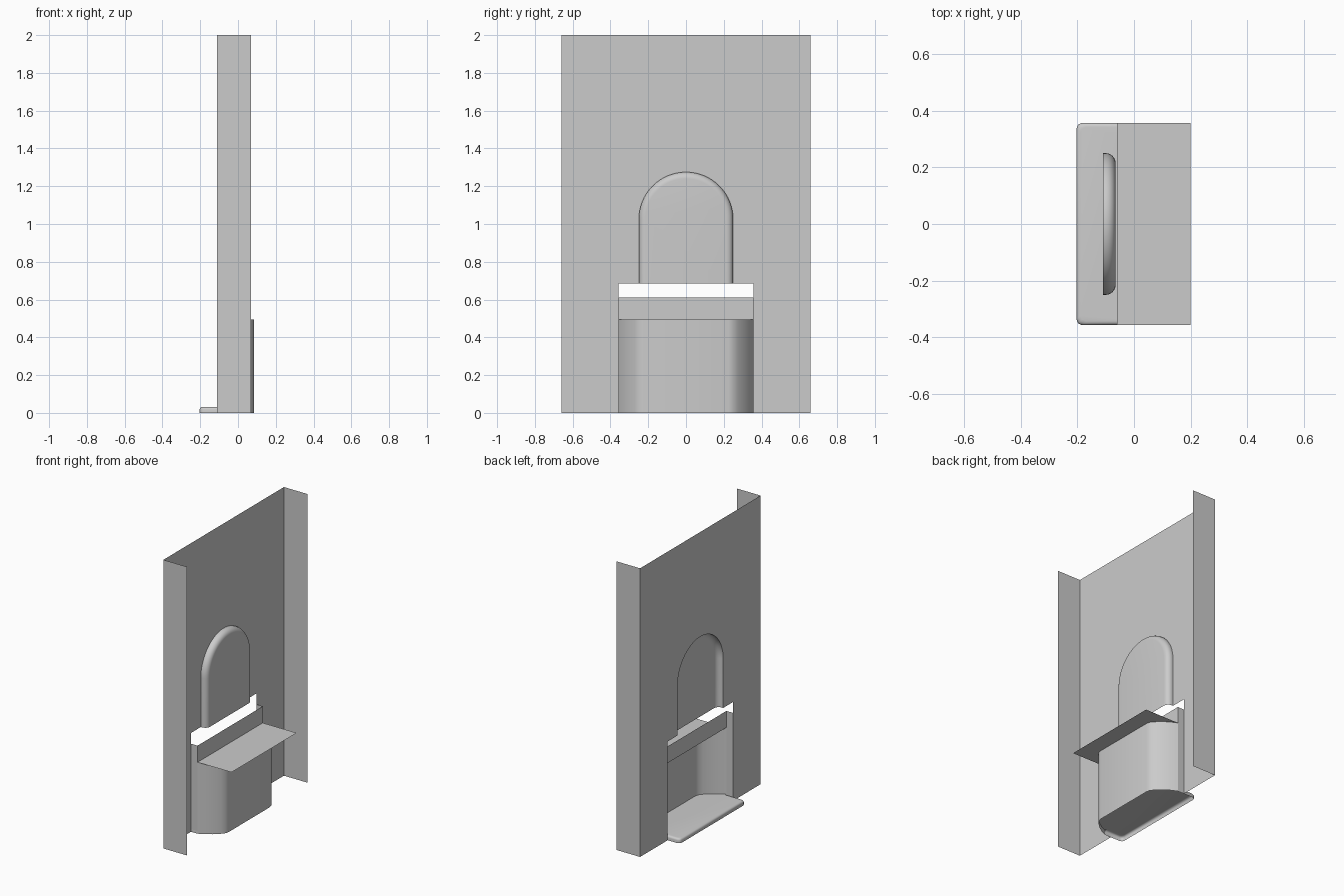
import bpy, bmesh, math

if "Cube" in bpy.data.objects:
    bpy.data.objects.remove(bpy.data.objects["Cube"])

metal = bpy.data.materials.new("grey sheet metal")
metal.use_nodes = True
GREY = (0.6, 0.6, 0.6, 1)
metal.diffuse_color = GREY
metal.node_tree.nodes["Principled BSDF"].inputs["Base Color"].default_value = GREY

PANEL_X, FLANGE_X, RISER_X, SHELF_X = -0.11, 0.07, -0.06, 0.2
HALF_W, HALF_OPEN, HALF_ARCH = 0.66, 0.357, 0.25
SLOT_TOP, RISER_TOP, SHELF_Z, ARCH_Z = 0.685, 0.61, 0.495, 1.025


def sheet(name, rings, cap=None, angle=50):
    """Thin sheet lofted through open point rows, with an optional flat cap."""
    bm = bmesh.new()
    rows = [[bm.verts.new(p) for p in ring] for ring in rings]
    for a, b in zip(rows, rows[1:]):
        for i in range(len(a) - 1):
            bm.faces.new((a[i], a[i + 1], b[i + 1], b[i]))
    if cap is not None:
        bm.faces.new(rows[-1] + [bm.verts.new(p) for p in cap])
    bmesh.ops.recalc_face_normals(bm, faces=bm.faces)
    mesh = bpy.data.meshes.new(name)
    bm.to_mesh(mesh)
    bm.free()
    mesh.materials.append(metal)
    obj = bpy.data.objects.new(name, mesh)
    bpy.context.collection.objects.link(obj)
    bpy.ops.object.select_all(action='DESELECT')
    obj.select_set(True)
    bpy.context.view_layer.objects.active = obj
    bpy.ops.object.shade_smooth_by_angle(angle=math.radians(angle))
    return obj


def upright(name, path, z0, z1, angle=50):
    """Vertical wall following a plan path."""
    return sheet(name, [[(x, y, z) for x, y in path] for z in (z0, z1)], angle=angle)


def arch(radius, x, steps=32):
    """Row running up one side, over the arch and down the other."""
    row = [(x, -radius, SLOT_TOP)]
    for i in range(steps + 1):
        t = math.pi * i / steps
        row.append((x, -radius * math.cos(t), ARCH_Z + radius * math.sin(t)))
    return row + [(x, radius, SLOT_TOP)]


# Back panel with the pocket opening and arch cut out
outline = [(HALF_OPEN, SLOT_TOP), (HALF_OPEN, 0), (HALF_W, 0), (HALF_W, 2),
           (-HALF_W, 2), (-HALF_W, 0), (-HALF_OPEN, 0), (-HALF_OPEN, SLOT_TOP)]
sheet("back_panel", [arch(HALF_ARCH, PANEL_X)], [(PANEL_X, y, z) for y, z in outline])

# Side flanges
for side, name in ((1, "left"), (-1, "right")):
    upright(name + "_flange", [(PANEL_X, side * HALF_W), (FLANGE_X, side * HALF_W)], 0, 2)

# Embossed arch with a rounded rim, open at the slot
DEPTH, ROUND = 0.045, 0.035
rings = [arch(HALF_ARCH, PANEL_X)]
for i in range(7):
    t = math.pi / 2 * i / 6
    rings.append(arch(HALF_ARCH - ROUND * (1 - math.cos(t)),
                      PANEL_X + DEPTH - ROUND + ROUND * math.sin(t)))
sheet("embossed_arch", rings, [])

# Pocket wall with soft corners
corner = [(RISER_X, -0.357), (-0.02, -0.338), (0.025, -0.308), (0.06, -0.275), (0.08, -0.25), (0.086, -0.225)]
plan = corner + [(x, -y) for x, y in reversed(corner)]
upright("pocket_wall", plan, 0, SHELF_Z)
for side, name in ((1, "left"), (-1, "right")):
    upright(name + "_pocket_side",
            [(PANEL_X, side * HALF_OPEN), (RISER_X, side * HALF_OPEN)], 0, RISER_TOP)

# Riser and shelf above the pocket
upright("riser", [(RISER_X, -HALF_OPEN), (RISER_X, HALF_OPEN)], SHELF_Z, RISER_TOP)
sheet("shelf", [[(x, y, SHELF_Z) for y in (-HALF_OPEN, HALF_OPEN)] for x in (RISER_X, SHELF_X)])


# Drip tray with a rounded lip turned down
def tray_edge(inset, z):
    w, f, c = HALF_OPEN - inset, -0.203 + inset, 0.02
    half = [(RISER_X, -w), (f + c, -w), (f + c * 0.3, -w + c * 0.3), (f, -w + c)]
    return [(x, y, z) for x, y in half + [(x, -y) for x, y in reversed(half)]]


LIP, BEND = 0.032, 0.014
rings = [tray_edge(0, 0)]
for i in range(5):
    t = math.pi / 2 * i / 4
    rings.append(tray_edge(BEND * (1 - math.cos(t)), LIP - BEND + BEND * math.sin(t)))
sheet("tray", rings, [(x, y, LIP) for x, y in reversed(plan)])
